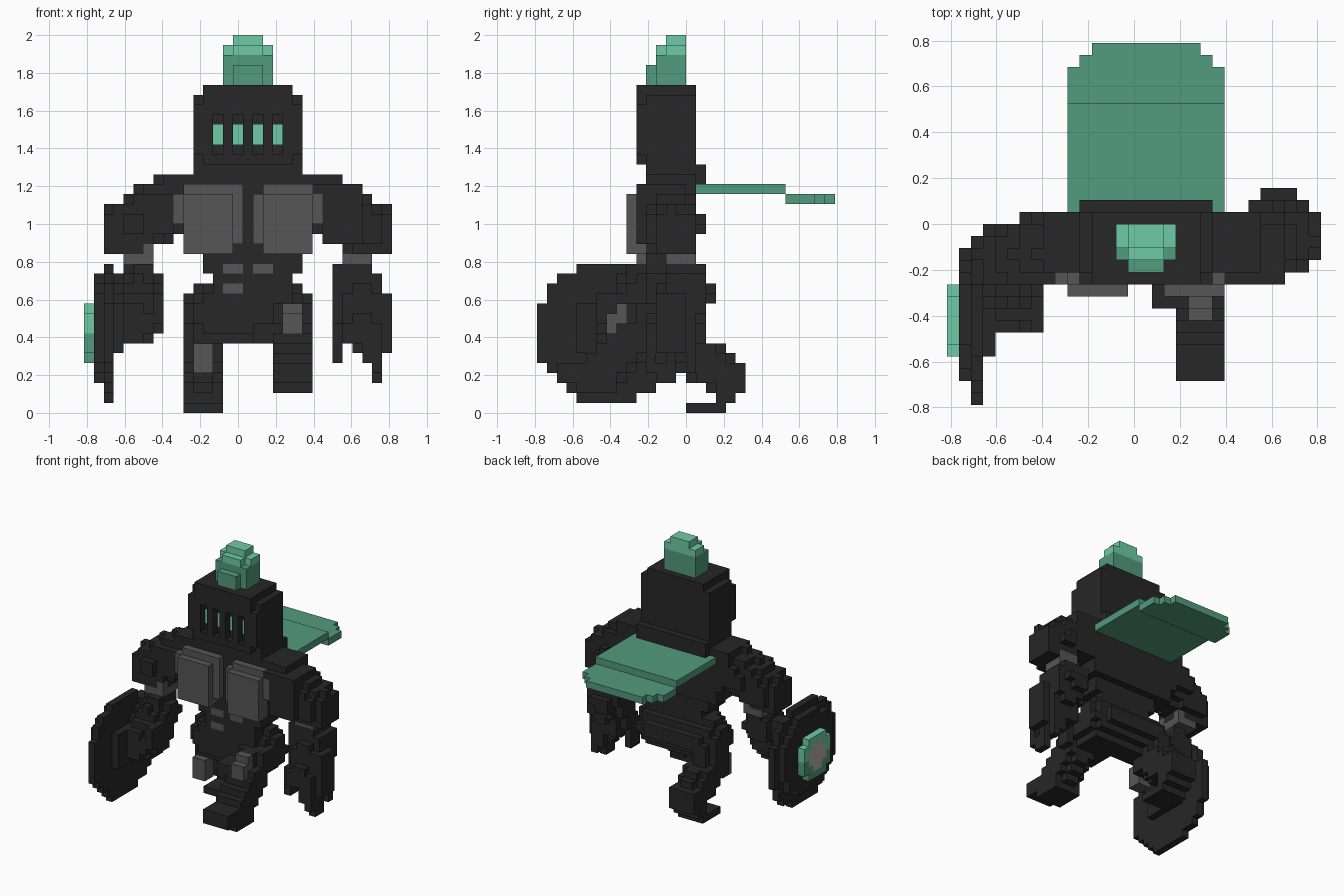
import bpy
import bmesh
from itertools import product
from mathutils import Vector

default = bpy.data.objects.get("Cube")
if default:
    bpy.data.objects.remove(default, do_unlink=True)

UNIT = 2 / 38                      # edge length of one block
ORIGIN = Vector((15.5, 15, 0))     # grid point placed at the world origin


def make_material(name, rgb):
    mat = bpy.data.materials.new(name)
    mat.use_nodes = True
    mat.diffuse_color = (*rgb, 1)
    mat.node_tree.nodes["Principled BSDF"].inputs["Base Color"].default_value = (*rgb, 1)
    return mat


MATERIALS = {
    "charcoal": make_material("charcoal", (.02, .02, .02)),
    "grey": make_material("grey", (.092, .092, .092)),
    "pale_grey": make_material("pale_grey", (.47, .42, .42)),
    "light_green": make_material("light_green", (.157, .6, .385)),
    "green": make_material("green", (.086, .325, .208)),
}


def box(x0, x1, y0, y1, z0, z1):
    """Blocks filling a cuboid."""
    return set(product(range(x0, x1), range(y0, y1), range(z0, z1)))


def limb(start, end, r0, r1):
    """Blocks inside a tapered capsule."""
    a, b = Vector(start), Vector(end)
    axis = b - a
    reach = int(max(r0, r1)) + 2
    spans = [range(int(min(p, q)) - reach, int(max(p, q)) + reach) for p, q in zip(a, b)]
    cells = set()
    for cell in product(*spans):
        c = Vector(cell) + Vector((.5, .5, .5))
        t = max(0, min(1, (c - a).dot(axis) / axis.length_squared))
        if (c - a - axis * t).length <= r0 + (r1 - r0) * t:
            cells.add(cell)
    return cells


def disc(x, y, z, ry, rz):
    """One-block-thick upright disc facing along x."""
    return {(x, j, k) for j, k in product(range(31), range(31))
            if ((j + .5 - y) / ry) ** 2 + ((k + .5 - z) / rz) ** 2 <= 1}


STEPS = [(1, 0, 0), (-1, 0, 0), (0, 1, 0), (0, -1, 0), (0, 0, 1), (0, 0, -1)]


def build(name, cells, colour="charcoal", paint=()):
    """Turn blocks into a mesh of their exposed faces; paint = (blocks, colour) pairs."""
    used = [colour] + [c for _, c in paint]
    bm = bmesh.new()
    corners = {}

    def vert(p):
        key = tuple(round(2 * v) for v in p)
        if key not in corners:
            corners[key] = bm.verts.new((p - ORIGIN) * UNIT)
        return corners[key]

    for cell in sorted(cells):
        slot = 0
        for n, (region, _) in enumerate(paint, 1):
            if cell in region:
                slot = n
        middle = Vector(cell) + Vector((.5, .5, .5))
        for step in STEPS:
            if tuple(c + s for c, s in zip(cell, step)) in cells:
                continue
            normal = Vector(step)
            u = Vector((step[1], step[2], step[0]))
            w = normal.cross(u)
            centre = middle + normal / 2
            face = bm.faces.new([vert(centre + (u * p + w * q) / 2)
                                 for p, q in ((-1, -1), (1, -1), (1, 1), (-1, 1))])
            face.material_index = slot
    mesh = bpy.data.meshes.new(name)
    bm.to_mesh(mesh)
    bm.free()
    for c in used:
        mesh.materials.append(MATERIALS[c])
    obj = bpy.data.objects.new(name, mesh)
    bpy.context.collection.objects.link(obj)


# Helmet with four recessed visor slits
helmet = (box(12, 21, 10, 16, 25, 33) | box(11, 22, 11, 16, 25, 32)
          | box(11, 22, 10, 15, 26, 31) | box(12, 22, 11, 16, 24, 25))
eyes = set()
for x in range(13, 20, 2):
    helmet -= box(x, x + 1, 10, 11, 26, 30)
    eyes |= box(x, x + 1, 11, 12, 27, 29)
build("helmet", helmet, paint=[(eyes, "light_green")])

# Crest on the helmet
crest = (box(14, 19, 13, 15, 33, 37) | box(14, 19, 12, 13, 33, 36)
         | box(15, 18, 12, 13, 36, 37) | box(15, 18, 11, 12, 33, 35) | box(15, 18, 13, 15, 37, 38))
build("crest", crest, "green", [({c for c in crest if c[2] >= 36}, "light_green")])

# Torso, from the collar and shoulders down to the waist
torso = (box(11, 22, 11, 17, 23, 25) | box(8, 26, 11, 16, 22, 24) | box(6, 28, 11, 15, 21, 23)
         | box(9, 24, 11, 16, 18, 22) | box(10, 23, 11, 16, 16, 18)
         | box(12, 22, 11, 15, 14, 16) | box(13, 21, 11, 15, 12, 14))
abdomen = box(14, 16, 11, 12, 14, 15) | box(17, 19, 11, 12, 14, 15) | box(14, 16, 11, 12, 12, 13)
build("torso", torso, paint=[(abdomen, "grey")])

# Rounded hips
build("hips", limb((13, 13.8, 10), (20, 13.8, 10), 3, 3) | box(17, 20, 8, 12, 7, 9))

# Chest plates
build("right_chest_plate", box(10, 16, 10, 11, 17, 23) | box(9, 10, 10, 11, 19, 22)
      | box(10, 15, 10, 11, 16, 17) | box(10, 15, 9, 10, 16, 22), "grey")
build("left_chest_plate", box(17, 23, 10, 11, 17, 22) | box(23, 24, 10, 11, 19, 22)
      | box(18, 23, 10, 11, 16, 23) | box(18, 23, 9, 10, 16, 22), "grey")

# Cape streaming backwards
build("cape_upper", box(10, 23, 16, 25, 22, 23), "green")
build("cape_lower", box(10, 23, 25, 28, 21, 22) | box(11, 22, 28, 29, 21, 22)
      | box(12, 21, 29, 30, 21, 22), "green")

# Right arm, bent forward to carry the shield
build("right_upper_arm", limb((8, 12.9, 20.5), (4.7, 12.2, 18.7), 3.1, 2.9)
      | box(2, 4, 10, 14, 16, 20))
build("right_elbow", box(4, 7, 10, 14, 15, 17), "grey")
build("right_forearm", limb((5.6, 11, 12.8), (5.4, 8.5, 9.2), 2.5, 2.6)
      | box(3, 4, 4, 10, 6, 11) | box(4, 6, 6, 10, 7, 11) | box(7, 8, 6, 9, 9, 12))

# Left arm, hanging with open fingers
build("left_upper_arm", limb((25, 13.2, 20.6), (28, 13.6, 18.9), 3.1, 3)
      | box(29, 31, 12, 16, 16, 20) | box(23, 28, 10, 12, 22, 23) | box(24, 28, 10, 13, 17, 22))
build("left_elbow", box(26, 29, 13, 16, 15, 17), "grey")
build("left_forearm", limb((27.7, 15, 12.4), (28, 13.8, 9), 2.7, 2.7)
      | box(25, 29, 13, 17, 13, 15) | box(26, 28, 17, 18, 11, 13) | box(30, 31, 12, 15, 6, 12))
fingers = box(25, 26, 12, 14, 5, 9)
for y in (11, 13, 15):
    fingers |= box(28, 30, y, y + 1, 5, 8) | box(29, 30, y, y + 1, 4, 6)
build("left_hand", fingers | box(26, 30, 11, 16, 7, 9) | box(29, 30, 12, 14, 3, 5))

# Round shield with a boss
build("shield", disc(2, 7.1, 8.1, 7.2, 7.2) | disc(1, 7.3, 8.4, 5.8, 5.8))
boss = disc(0, 7, 8, 3.2, 3.2)
build("shield_boss", boss, "light_green",
      [({c for c in boss if c[2] < 8}, "green"), (disc(0, 7, 8, 1.7, 1.7), "pale_grey")])

# Right leg, trailing behind
build("right_thigh", limb((12, 14.3, 9.4), (12, 14.7, 7), 2.3, 2.3))
build("right_knee", box(11, 13, 11, 13, 4, 7), "grey")
build("right_shin", limb((12, 14.9, 6.4), (12, 18.6, 4.1), 2.3, 2.2) | box(10, 14, 18, 21, 2, 5))
build("right_foot", box(10, 14, 15, 19, 0, 1) | box(10, 14, 18, 20, 1, 2))

# Left leg, stepping forward
build("left_thigh", limb((21, 13.8, 9.4), (21, 11.2, 9.2), 2.4, 2.2))
build("left_knee", box(20, 22, 7, 8, 8, 10) | box(20, 22, 8, 9, 8, 11), "grey")
build("left_shin", limb((21, 9.4, 7.4), (21, 6.6, 4.4), 2.2, 2.2))
build("left_foot", box(19, 23, 4, 8, 2, 4) | box(19, 23, 2, 6, 3, 5))
